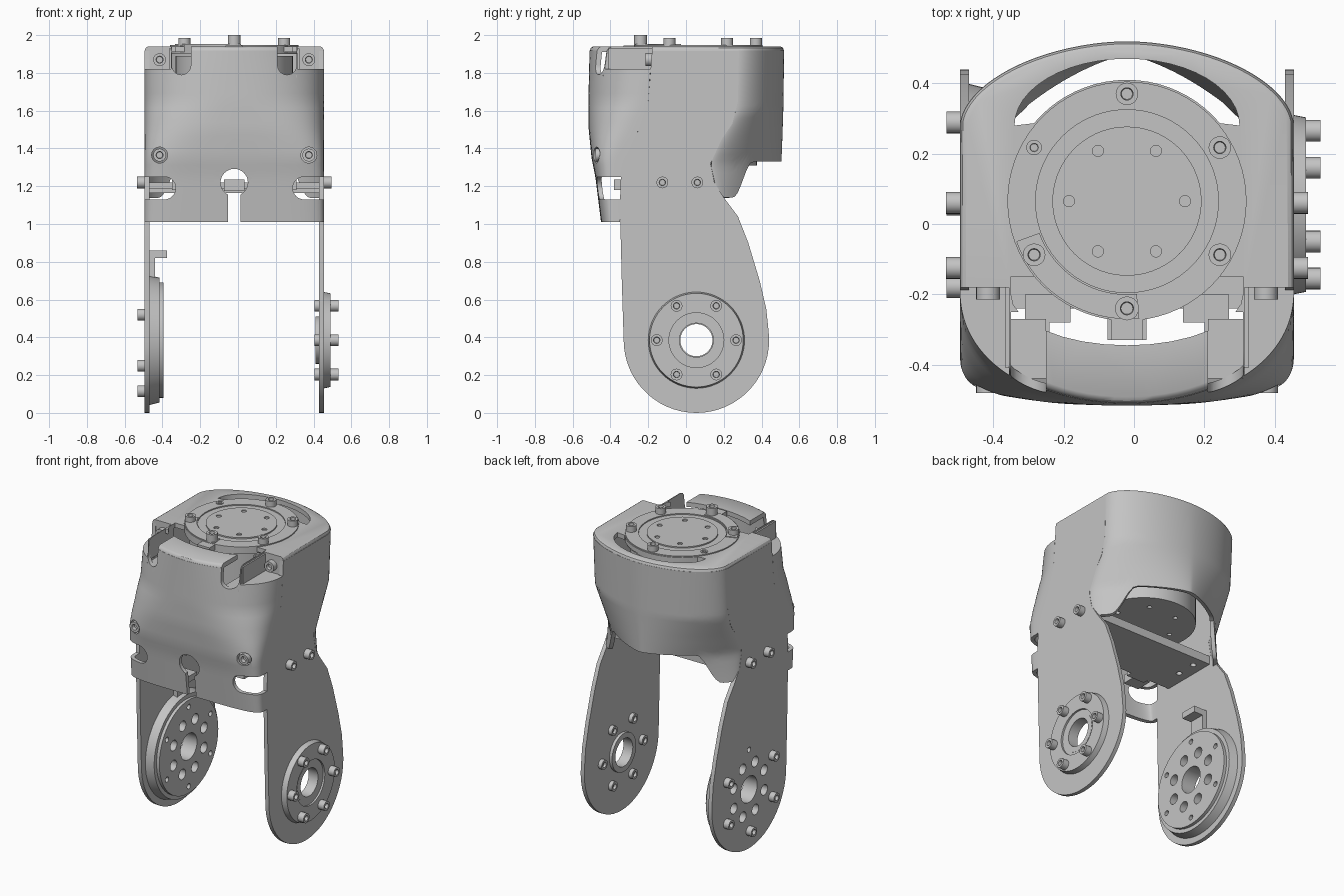
import bpy, bmesh
from math import sin, cos, pi, radians
from mathutils import Vector

cube = bpy.data.objects.get("Cube")
if cube:
    bpy.data.objects.remove(cube)

CX, HW = -0.02, 0.475            # hull centre line and half width
HUB_Y, HUB_Z = 0.055, 0.385      # joint axis
DISC_Y, TOP = 0.065, 1.94
AXES = {"x": Vector((1, 0, 0)), "y": Vector((0, 1, 0)), "z": Vector((0, 0, 1))}

grey = bpy.data.materials.new("plain_grey")
grey.use_nodes = True
grey.diffuse_color = (0.55, 0.55, 0.55, 1)
grey.node_tree.nodes["Principled BSDF"].inputs["Base Color"].default_value = (0.55, 0.55, 0.55, 1)
parts = []


def add(name, bm, closed=True):
    if closed:
        bmesh.ops.recalc_face_normals(bm, faces=bm.faces)
    me = bpy.data.meshes.new(name)
    bm.to_mesh(me)
    bm.free()
    me.materials.append(grey)
    ob = bpy.data.objects.new(name, me)
    bpy.context.collection.objects.link(ob)
    parts.append(ob)
    return ob


def loft(name, rings):
    bm = bmesh.new()
    vs = [[bm.verts.new(p) for p in ring] for ring in rings]
    n = len(vs[0])
    for a, b in zip(vs, vs[1:]):
        for i in range(n):
            bm.faces.new((a[i], a[(i + 1) % n], b[(i + 1) % n], b[i]))
    bm.faces.new(vs[0])
    bm.faces.new(vs[-1])
    return add(name, bm)


def prism(name, pts, axis, lo, hi):
    place = (lambda p, t: (t, *p)) if axis == "x" else (lambda p, t: (*p, t))
    return loft(name, [[place(p, t) for p in pts] for t in (lo, hi)])


def box(name, x, y, z):
    return prism(name, [(x[0], y[0]), (x[1], y[0]), (x[1], y[1]), (x[0], y[1])], "z", *z)


def cyl(name, base, axis, r, h, r2=None, seg=48, socket=False):
    bm = bmesh.new()
    bmesh.ops.create_cone(bm, cap_ends=True, segments=seg, radius1=r,
                          radius2=r if r2 is None else r2, depth=abs(h))
    if socket:                   # recessed drive in the head
        top = max(bm.faces, key=lambda f: f.calc_center_median().z)
        bmesh.ops.inset_region(bm, faces=[top], thickness=r * 0.45)
        bmesh.ops.inset_region(bm, faces=[top], thickness=0.002, depth=-abs(h) * 0.6)
    d = AXES[axis] * (1 if h > 0 else -1)
    rot = Vector((0, 0, 1)).rotation_difference(d).to_matrix()
    bmesh.ops.rotate(bm, verts=bm.verts, matrix=rot)
    bmesh.ops.translate(bm, verts=bm.verts, vec=Vector(base) + d * abs(h) / 2)
    return add(name, bm)


def bolt(name, base, axis, h, r=0.031):
    return cyl(name, base, axis, r, h, seg=20, socket=True)


def apply_mod(ob, kind, **settings):
    m = ob.modifiers.new(kind, kind)
    for k, v in settings.items():
        setattr(m, k, v)
    bpy.context.view_layer.objects.active = ob
    bpy.ops.object.modifier_apply(modifier=m.name)


def cut(targets, cutters):
    for t in targets:
        for c in cutters:
            apply_mod(t, "BOOLEAN", operation="DIFFERENCE", solver="EXACT", object=c)
    for c in cutters:
        parts.remove(c)
        bpy.data.objects.remove(c)


def polar(c, r, deg):
    return c[0] + r * cos(radians(deg)), c[1] + r * sin(radians(deg))


def interp(table, z):
    for a, b in zip(table, table[1:]):
        if z <= b[0]:
            f = max(0, (z - a[0]) / (b[0] - a[0]))
            return [p + (q - p) * f for p, q in zip(a[1:], b[1:])]
    return table[-1][1:]


# Hull sections: height, seam y, outermost y, squareness
FRONT = [(1.01, -.35, -.45, 4.5), (1.13, -.35, -.465, 4.5), (1.25, -.345, -.48, 4.5),
         (1.35, -.32, -.50, 4.5), (1.5, -.25, -.515, 3.2), (1.65, -.2, -.517, 2.4), (1.94, -.18, -.51, 2)]
BACK = [(1.14, .17, .49, 1.3), (1.32, .13, .505, 1.4), (1.45, .19, .51, 1.55), (1.6, .265, .515, 1.75),
        (1.94, .28, .52, 1.85)]


def section(table, t, z):
    seam, apex, n = interp(table, z)
    c = cos(pi * t)
    x = -HW * abs(c) ** (2 / n) * (1 if c > 0 else -1)
    return x, seam + (apex - seam) * max(0, sin(pi * t)) ** (2 / n)


def shell(name, table, flip, bottom, cols=56, rows=24):
    bm = bmesh.new()
    grid = []
    for i in range(cols + 1):
        t = i / cols
        lo = bottom(abs(cos(pi * t)))
        col = []
        for j in range(rows + 1):
            z = lo + (1.918 - lo) * j / rows
            x, y = section(table, t, z)
            col.append(bm.verts.new((CX + (-x if flip else x), y, z)))
        grid.append(col)
    for a, b in zip(grid, grid[1:]):
        for j in range(rows):
            bm.faces.new((a[j], b[j], b[j + 1], a[j + 1]))
    ob = add(name, bm, False)
    apply_mod(ob, "SOLIDIFY", thickness=0.025, offset=-1)
    return ob


def back_edge(c):
    f = min(1, max(0, (c - 0.72) / 0.2))
    return 1.33 - 0.19 * f * f * (3 - 2 * f)


front_shell = shell("front_shell", FRONT, False, lambda c: 1.01)
back_shell = shell("back_shell", BACK, True, back_edge)


# Lid with rounded rim
def outline(z, k):
    f = [section(FRONT, i / 40, z) for i in range(41)]
    b = [(-x, y) for x, y in (section(BACK, i / 40, z) for i in range(1, 40))]
    return [(CX + x * (1 - k), y * (1 - k), z) for x, y in f + b]


lid = loft("lid", [outline(z, k) for z, k in ((1.91, 0), (1.922, .004), (1.933, .014), (TOP, .036))])
pocket_floor = loft("pocket_floor", [outline(1.8, .01), outline(1.82, .01)])
cut([pocket_floor], [box("c", (CX - .33, CX + .33), (-1, 1), (1, 2)), box("c", (-1, 1), (-.18, 1), (1, 2))])

disc_c = (CX, DISC_Y)
rear = [(CX + .32 * cos(a * pi / 24), .28 + .19 * sin(a * pi / 24)) for a in range(25)]
rear += [polar(disc_c, .345, 140 - 5 * i) for i in range(21)]
gap = [(CX - .33, -.15), (CX + .33, -.15)]
gap += [(CX + .33 * cos(pi * i / 16), -.2 - .145 * sin(pi * i / 16)) for i in range(17)]
cut([lid], [prism("c", rear, "z", 1.8, 2), prism("c", gap, "z", 1.8, 2)])

# Notches, corner pockets, screw holes and side slots in the front shell
for s in (-1, 1):
    nx, px = CX + s * .28, CX + s * .395
    cut([front_shell, lid], [
        cyl("c", (nx, -.7, 1.84), "y", .05, .45),
        box("c", (nx - .05, nx + .05), (-.7, -.25), (1.84, 2.1)),
        box("c", sorted((CX + s * .335, CX + s * .6)), (-.7, -.18), (1.82, 2.1))])
    cut([front_shell], [
        cyl("c", (px, -.7, 1.365), "y", .042, .4),
        cyl("c", (CX + s * .37, -.7, 1.19), "y", .06, .6),
        box("c", sorted((CX + s * .37, CX + s * .6)), (-.7, -.2), (1.13, 1.25))])
    wall = sorted((CX + s * .33, CX + s * .345))
    box("pocket_wall", wall, (-.41, -.16), (1.8, 1.93))
    box("pocket_back", sorted((CX + s * .33, CX + s * .46)), (-.18, -.165), (1.8, 1.915))
    box("notch_floor", (nx - .05, nx + .05), (-.44, -.27), (1.775, 1.79))
    bolt("pocket_bolt", (px, -.18, 1.87), "y", -.035, .034)
    bolt("front_bolt", (px, -.44, 1.365), "y", -.04, .034)
    box("shelf_tab", sorted((CX + s * .22, CX + s * .33)), (-.38, -.27), (1.18, 1.235))
    box("shelf_arm", sorted((CX + s * .16, CX + s * .29)), (-.28, -.2), (1.165, 1.235))
cut([front_shell], [cyl("c", (CX, -.7, 1.22), "y", .072, .5), box("c", (CX - .032, CX + .032), (-.7, -.3), (.9, 1.2))])

# Turntable
turntable = cyl("turntable", (*disc_c, 1.9), "z", .34, .047, seg=72)
groove = cyl("c", (*disc_c, 1.94), "z", .26, .1, seg=72)
cut([turntable], [groove])
turntable_hub = cyl("turntable_hub", (*disc_c, 1.9), "z", .212, .048, seg=72)
cut([turntable, turntable_hub], [cyl("c", (*polar(disc_c, .165, 60 * i), 1.8), "z", .016, .3, seg=16) for i in range(6)])
cover = [polar(disc_c, .335, 200 + 4 * i) for i in range(20)] + [polar(disc_c, .265, 276 - 4 * i) for i in range(20)]
prism("turntable_cover", cover, "z", 1.945, 1.952)
for a in (30, 90, 210, 330):
    bolt("turntable_bolt", (*polar(disc_c, .305, a), 1.945), "z", .04, .032)
bolt("turntable_small_bolt", (*polar(disc_c, .305, 150), 1.94), "z", .012, .022)
bolt("turntable_front_bolt", (*polar(disc_c, .305, 270), 1.945), "z", .055, .034)
box("turntable_tab", (CX - .045, CX + .045), (-.33, -.25), (1.91, 1.945))

# Drive housing hanging below the turntable
housing = cyl("drive_housing", (*disc_c, 1.31), "z", .31, .58, seg=64)
cut([housing], [cyl("c", (*polar(disc_c, .2, 60 * i), 1.2), "z", .014, .15, seg=16) for i in range(6)])

# Side arms, one outline for both
arm_pts = [polar((HUB_Y, HUB_Z), .385, 180 + 6 * i) for i in range(32)]
arm_pts += [(.425, .55), (.39, .7), (.33, .9), (.275, 1.04), (.2, 1.14), (.15, 1.22), (.13, 1.32), (.19, 1.45),
            (.245, 1.53), (.275, 1.65), (.28, 1.915), (-.18, 1.915), (-.2, 1.65), (-.25, 1.5), (-.32, 1.35),
            (-.345, 1.25), (-.35, 1.1), (-.34, .7)]
XR, XL = CX + HW, CX - HW
right_arm = prism("bearing_arm", arm_pts, "x", XR - .026, XR)
left_arm = prism("drive_arm", arm_pts, "x", XL, XL + .026)
for x, d in ((XR, 1), (XL, -1)):
    for y in (-.125, .06):
        bolt("shelf_screw", (x, y, 1.22), "x", .04 * d)


def hub(x, r=0, a=0):
    y, z = polar((HUB_Y, HUB_Z), r, a)
    return x, y, z


# Bearing flange on one arm
flange = cyl("bearing_flange", hub(XR), "x", .255, .034, .248, 64)
cut([flange], [cyl("c", hub(XR + .022), "x", .145, .1)])
cut([flange, right_arm], [cyl("c", hub(.3), "x", .1, .4)])
bearing = cyl("bearing", hub(XR - .045), "x", .125, .068)
cut([bearing], [cyl("c", hub(.3), "x", .09, .4)])
for a in range(0, 360, 60):
    bolt("flange_bolt", hub(XR + .034, .21, a), "x", .042)
    bolt("flange_nut", hub(XR - .026, .21, a), "x", -.025)

# Drive disc inside the other arm
base = cyl("drive_base", hub(XL + .02), "x", .345, .06, .33, 64)
face = cyl("drive_face", hub(XL + .08), "x", .305, .02, seg=64)
holes = [cyl("c", hub(-.7, .17, 45 * i + 22), "x", .034, .5, seg=24) for i in range(8)]
holes += [cyl("c", hub(-.7, .26, 60 * i + 90), "x", .017, .5, seg=16) for i in range(6)]
cut([left_arm, base, face], holes + [cyl("c", hub(-.7), "x", .085, .5)])
for a in (-90, -30, 30, 150, 210):
    bolt("drive_bolt", hub(XL, .27, a), "x", -.038)
box("drive_tab_stem", (XL + .02, XL + .055), (0, .11), (.7, .86))
box("drive_tab", (XL + .03, XL + .12), (0, .11), (.82, .86))

# Cross shelf between the arms
shelf = box("cross_shelf", (XL + .02, XR - .02), (-.24, .14), (1.165, 1.187))
cut([shelf], [cyl("c", (CX + x, y, 1), "z", .018, .5, seg=16) for x in (-.38, .38) for y in (-.06, .07)])
box("shelf_lip", (XL + .02, XR - .02), (.12, .14), (1.18, 1.22))
box("shelf_centre_tab", (CX - .055, CX + .055), (-.33, -.22), (1.175, 1.235))

# Smooth round surfaces, keep hard edges
for ob in bpy.context.view_layer.objects:
    ob.select_set(ob in parts)
bpy.context.view_layer.objects.active = lid
bpy.ops.object.shade_smooth_by_angle(angle=radians(32))
